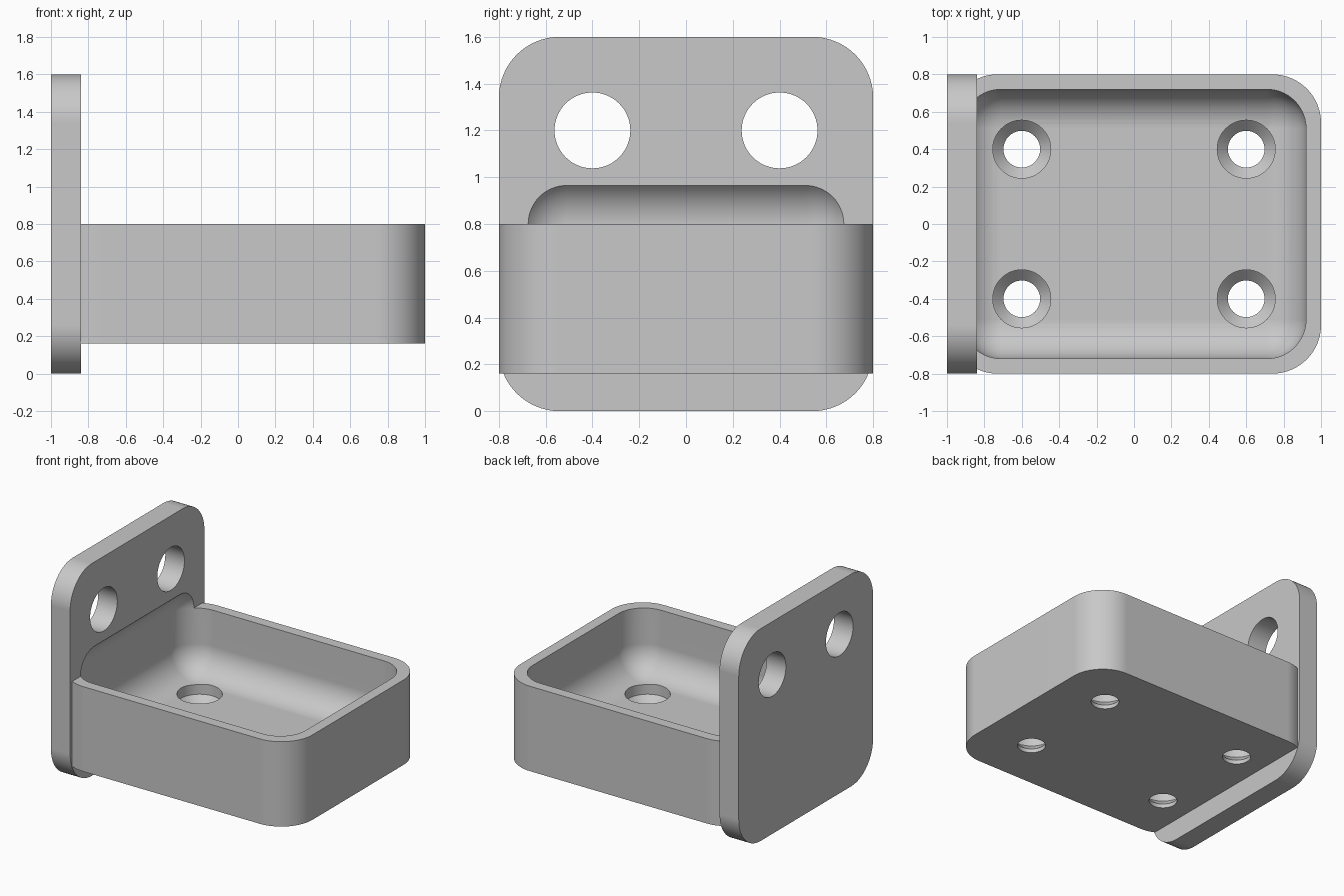
import bpy, bmesh, math
from mathutils import Matrix, Vector

cube = bpy.data.objects.get("Cube")
if cube:
    bpy.data.objects.remove(cube, do_unlink=True)

grey = bpy.data.materials.new("plain grey")
grey.use_nodes = True
colour = (0.58, 0.58, 0.58, 1)
grey.diffuse_color = colour
grey.node_tree.nodes["Principled BSDF"].inputs["Base Color"].default_value = colour

# Turns local z to world x, local x to world y and local y to world z
SIDEWAYS = Matrix(((0, 0, 1, 0), (1, 0, 0, 0), (0, 1, 0, 0), (0, 0, 0, 1)))


def make_object(name, bm):
    bmesh.ops.recalc_face_normals(bm, faces=bm.faces)
    mesh = bpy.data.meshes.new(name)
    bm.to_mesh(mesh)
    bm.free()
    mesh.materials.append(grey)
    obj = bpy.data.objects.new(name, mesh)
    bpy.context.collection.objects.link(obj)
    return obj


def rounded_slab(name, u0, u1, v0, v1, w0, w1, radius, matrix=Matrix(), steps=16):
    """Rounded rectangle in u, v, raised from w0 to w1."""
    bm = bmesh.new()
    corners = [(u1 - radius, v1 - radius), (u0 + radius, v1 - radius),
               (u0 + radius, v0 + radius), (u1 - radius, v0 + radius)]
    outline = []
    for i, (cu, cv) in enumerate(corners):
        for s in range(steps + 1):
            a = (i + s / steps) * math.pi / 2
            outline.append(bm.verts.new((cu + radius * math.cos(a), cv + radius * math.sin(a), w0)))
    base = bm.faces.new(outline)
    top = bmesh.ops.extrude_face_region(bm, geom=[base])["geom"]
    bmesh.ops.translate(bm, vec=(0, 0, w1 - w0),
                        verts=[g for g in top if isinstance(g, bmesh.types.BMVert)])
    bm.transform(matrix)
    return make_object(name, bm)


def rounded_box(name, low, high, radius):
    """Box with every edge rounded."""
    low, high = Vector(low), Vector(high)
    bm = bmesh.new()
    bmesh.ops.create_cube(bm, size=1)
    bmesh.ops.scale(bm, vec=high - low, verts=bm.verts)
    bmesh.ops.translate(bm, vec=(low + high) / 2, verts=bm.verts)
    bmesh.ops.bevel(bm, geom=bm.edges[:], offset=radius, segments=14, profile=0.5, affect='EDGES')
    return make_object(name, bm)


def turned(name, profile, matrix, sides=64):
    """Solid of revolution from (radius, height) points."""
    bm = bmesh.new()
    rings = [[bm.verts.new((r * math.cos(2 * math.pi * i / sides),
                            r * math.sin(2 * math.pi * i / sides), z)) for i in range(sides)]
             for r, z in profile]
    for a, b in zip(rings, rings[1:]):
        for i in range(sides):
            j = (i + 1) % sides
            bm.faces.new((a[i], a[j], b[j], b[i]))
    bm.faces.new(rings[0])
    bm.faces.new(rings[-1])
    bm.transform(matrix)
    return make_object(name, bm)


def combine(target, other, operation):
    mod = target.modifiers.new(operation.lower(), 'BOOLEAN')
    mod.operation, mod.solver, mod.object = operation, 'EXACT', other
    bpy.context.view_layer.objects.active = target
    bpy.ops.object.modifier_apply(modifier=mod.name)
    bpy.data.objects.remove(other, do_unlink=True)


# Upright plate with the tray body fused to it
bracket = rounded_slab("tray_bracket", -0.8, 0.8, 0, 1.6, -1, -0.84, 0.26, SIDEWAYS)
tray = rounded_slab("tray_body", -0.99, 1, -0.8, 0.8, 0.16, 0.8, 0.26)
combine(bracket, tray, 'UNION')

# Rounded hollow, which also scoops into the plate
hollow = rounded_box("hollow_cutter", (-0.92, -0.72, 0.32), (0.92, 0.72, 1.01), 0.21)
combine(bracket, hollow, 'DIFFERENCE')

# Countersunk floor holes and plain plate holes
screw_profile = [(0.098, 0.1), (0.098, 0.19), (0.155, 0.247), (0.155, 0.4)]
plate_profile = [(0.162, -1.1), (0.162, -0.7)]
for y in (-0.4, 0.4):
    for x in (-0.6, 0.6):
        combine(bracket, turned("screw_cutter", screw_profile, Matrix.Translation((x, y, 0))),
                'DIFFERENCE')
    combine(bracket, turned("plate_cutter", plate_profile,
                            Matrix.Translation((0, y, 1.2)) @ SIDEWAYS), 'DIFFERENCE')

# Smooth curves, crisp edges and flat faces
bpy.ops.object.select_all(action='DESELECT')
bracket.select_set(True)
bpy.context.view_layer.objects.active = bracket
bpy.ops.object.shade_smooth_by_angle(angle=math.radians(30))
normals = bracket.modifiers.new("flat_faces", 'WEIGHTED_NORMAL')
normals.keep_sharp = True
